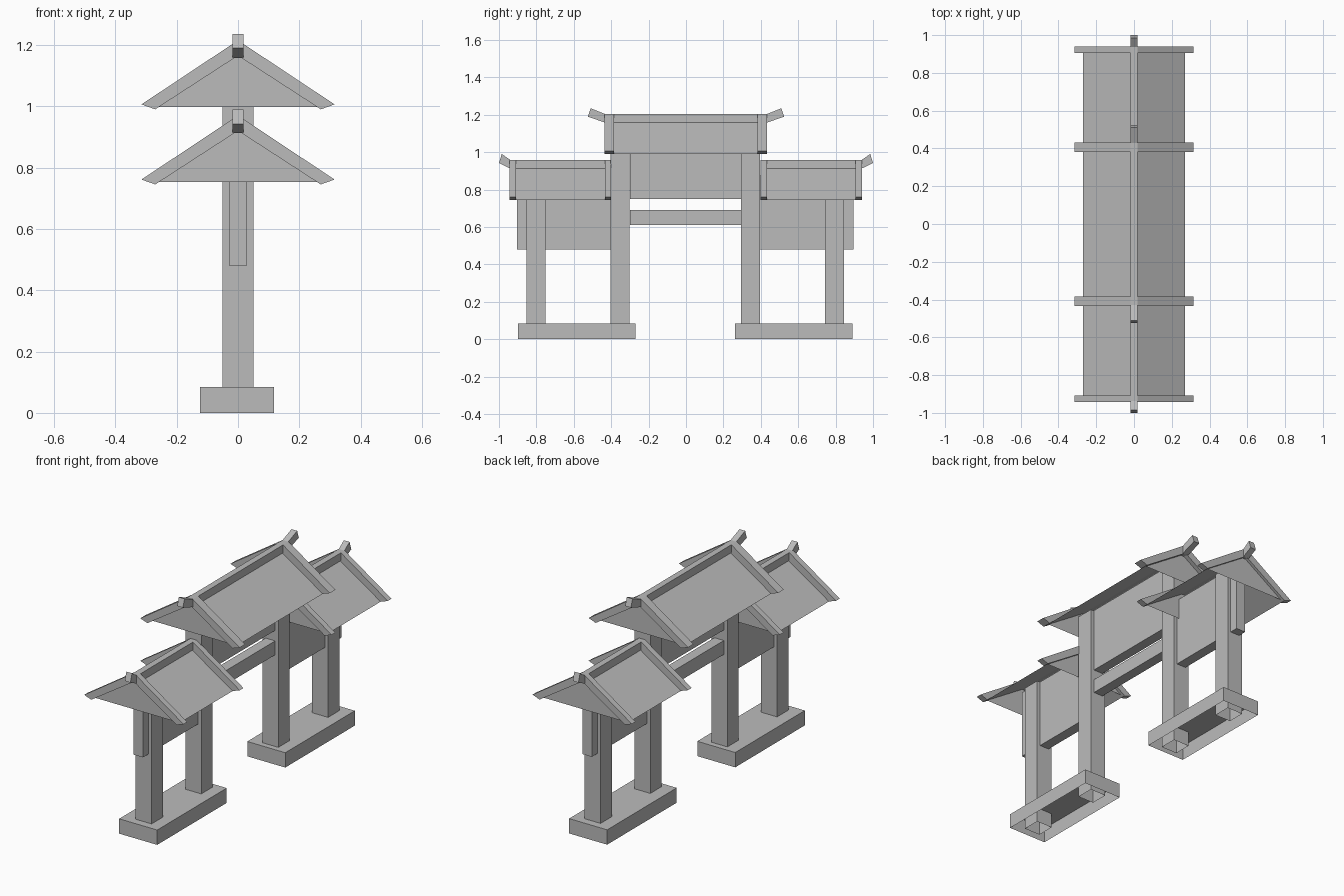
import bpy
import bmesh

cube = bpy.data.objects.get("Cube")
if cube:
    bpy.data.objects.remove(cube, do_unlink=True)

stone = bpy.data.materials.new("grey_stone")
stone.use_nodes = True
GREY = (0.5, 0.5, 0.5, 1)
stone.diffuse_color = GREY
stone.node_tree.nodes["Principled BSDF"].inputs["Base Color"].default_value = GREY


def finish(name, bm):
    bmesh.ops.recalc_face_normals(bm, faces=bm.faces)
    mesh = bpy.data.meshes.new(name)
    bm.to_mesh(mesh)
    bm.free()
    mesh.materials.append(stone)
    obj = bpy.data.objects.new(name, mesh)
    bpy.context.collection.objects.link(obj)
    return obj


def box(name, x, y, z, open_bottom=False):
    """Box from (low, high) ranges, optionally hollow underneath."""
    bm = bmesh.new()
    bmesh.ops.create_cube(bm, size=1)
    for v in bm.verts:
        v.co = [r[0] if c < 0 else r[1] for c, r in zip(v.co, (x, y, z))]
    bm.normal_update()
    if open_bottom:
        under = [f for f in bm.faces if f.normal.z < -0.9]
        bmesh.ops.delete(bm, geom=under, context="FACES_ONLY")
    return finish(name, bm)


def extrude(name, profile, vector):
    """Closed flat profile pushed along a vector."""
    bm = bmesh.new()
    face = bm.faces.new([bm.verts.new(p) for p in profile])
    result = bmesh.ops.extrude_face_region(bm, geom=[face], use_keep_orig=True)
    moved = [v for v in result["geom"] if isinstance(v, bmesh.types.BMVert)]
    bmesh.ops.translate(bm, verts=moved, vec=vector)
    return finish(name, bm)


def sheet(name, points, vector=None):
    """Flat face, or an open line of points swept into a thin sheet."""
    bm = bmesh.new()
    verts = [bm.verts.new(p) for p in points]
    if vector is None:
        bm.faces.new(verts)
    else:
        ends = [bm.verts.new([a + b for a, b in zip(p, vector)]) for p in points]
        for i in range(len(verts) - 1):
            bm.faces.new((verts[i], verts[i + 1], ends[i + 1], ends[i]))
    return finish(name, bm)


RIDGE = 0.018


def roof(name, y0, y1, base, rake):
    """Hollow gabled roof with raised rakes, gable walls and a ridge bar."""
    top, inner = base + 0.213, base + 0.175
    slope = (inner - base) / 0.27
    # thin sloping covering
    sheet(name + "_slopes",
          [(-0.27, y0 + rake, base), (0, y0 + rake, inner), (0.27, y0 + rake, base)],
          (0, y1 - y0 - 2 * rake, 0))
    half = [(0.27, base), (0.315, base + 0.016), (RIDGE, top)]
    outline = half + [(-x, z) for x, z in reversed(half)] + [(0, inner)]
    for end, y in (("front", y0), ("back", y1 - rake)):
        extrude(f"{name}_{end}_rake", [(x, y, z) for x, z in outline], (0, rake, 0))
        low = base + 0.008
        wide = (inner - low) / slope
        ymid = y + rake / 2
        sheet(f"{name}_{end}_gable",
              [(-wide, ymid, low), (wide, ymid, low), (0, ymid, inner)])
    box(name + "_ridge", (-RIDGE, RIDGE), (y0, y1), (base + 0.168, top))


def finial(name, side, profile):
    """Upturned ridge end."""
    extrude(name, [(-RIDGE, side * y, z) for y, z in profile], (2 * RIDGE, 0, 0))


HIGH, LOW = 0.99, 0.745
SHIFT = -0.004  # slight offset of the lower structure

# Roofs
roof("main_roof", -0.435, 0.432, HIGH, 0.05)
roof("front_roof", -0.943, -0.4, LOW, 0.034)
roof("back_roof", 0.398, 0.94, LOW, 0.034)

# Central panel and crossbeam
box("main_panel", (-0.03, 0.03), (-0.3, 0.295), (0.75, HIGH + 0.13))
box("crossbeam", (-0.03, 0.03), (-0.3, 0.295), (0.61, 0.69))

# Each side: footing, two columns, hanging panel and finials
for label, side in (("front", -1), ("back", 1)):
    def span(a, b):
        return sorted((side * a + SHIFT, side * b + SHIFT))

    box(label + "_footing", (-0.124, 0.117), span(0.265, 0.895), (0, 0.085), True)
    box(label + "_main_column", (-0.051, 0.05), span(0.298, 0.4),
        (0, HIGH + 0.13), True)
    box(label + "_side_column", (-0.051, 0.05), span(0.748, 0.85),
        (0, LOW + 0.13), True)
    box(label + "_side_panel", (-0.03, 0.03), span(0.4, 0.9), (0.48, LOW + 0.13))
    finial(label + "_main_finial", side,
           [(0.43, 1.203), (0.43, 1.157), (0.525, 1.19), (0.51, 1.235)])
    finial(label + "_side_finial", side,
           [(0.938, 0.958), (0.938, 0.912), (1.0, 0.942), (0.985, 0.99)])
